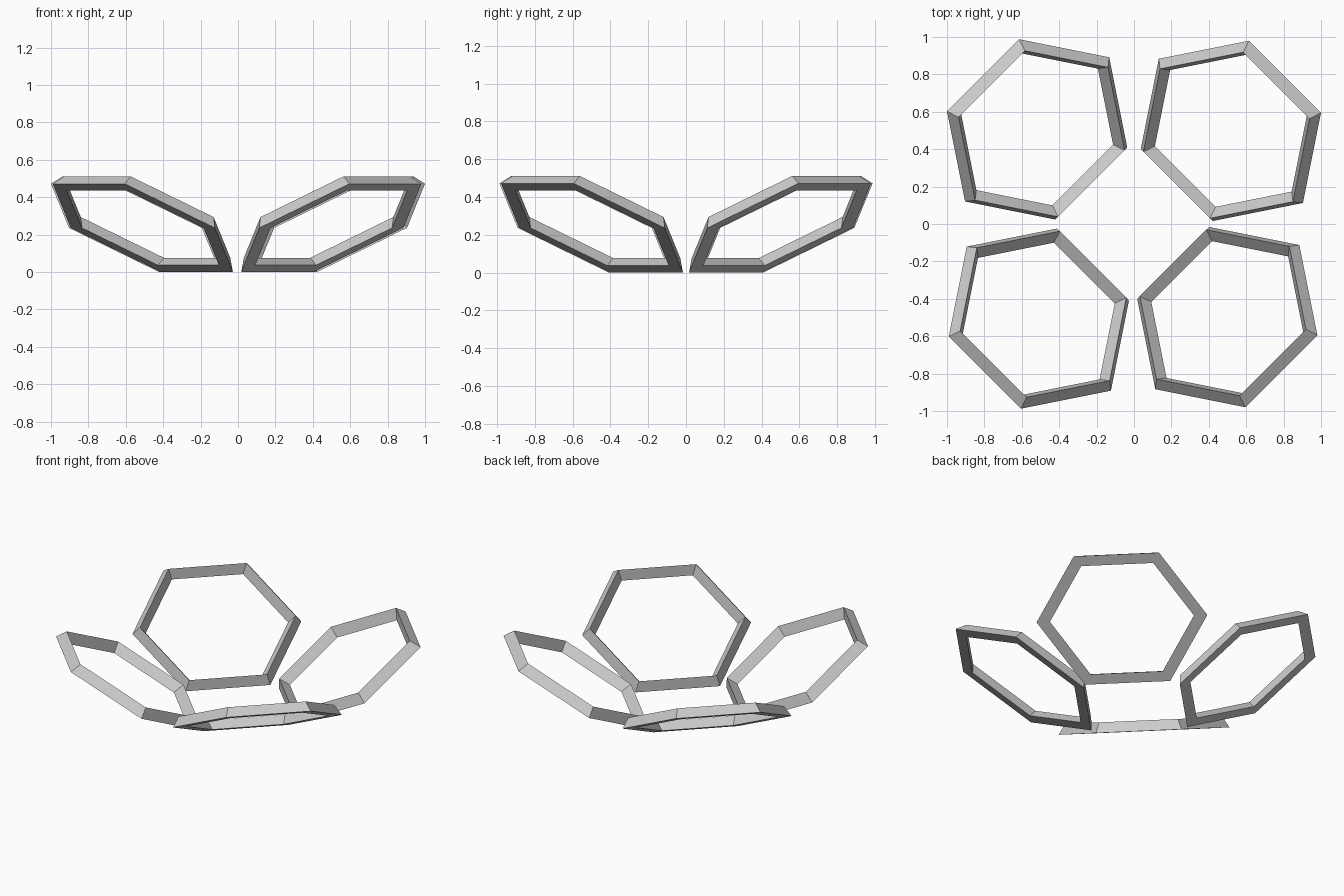
import bpy, bmesh, math
from mathutils import Matrix

if "Cube" in bpy.data.objects:
    bpy.data.objects.remove(bpy.data.objects["Cube"])

R = 0.545                    # hexagon corner radius
W, H = 0.074, 0.067          # triangular bar: base width, height
TILT = math.radians(30)
C30 = math.cos(math.radians(30))
LIFT = R * C30 * math.sin(TILT)


def hex_ring(name, x, y):
    """Hexagonal frame of triangular bar, flat base down, tilted up away from the centre."""
    bm = bmesh.new()
    profile = [(R, 0), (R - W / 2 / C30, H), (R - W / C30, 0)]
    rings = []
    for k in range(6):
        a = math.radians(30 + 60 * k)
        rings.append([bm.verts.new((r * math.cos(a), r * math.sin(a), z)) for r, z in profile])
    for k in range(6):
        p, q = rings[k], rings[(k + 1) % 6]
        for j in range(3):
            n = (j + 1) % 3
            bm.faces.new((p[j], q[j], q[n], p[n]))
    heading = math.radians(45 + 90 * round((math.degrees(math.atan2(y, x)) - 45) / 90))
    bm.transform(Matrix.Translation((x, y, LIFT))
                 @ Matrix.Rotation(heading, 4, 'Z')
                 @ Matrix.Rotation(-TILT, 4, 'Y'))
    bmesh.ops.recalc_face_normals(bm, faces=bm.faces)
    mesh = bpy.data.meshes.new(name)
    bm.to_mesh(mesh)
    bm.free()
    bpy.context.collection.objects.link(bpy.data.objects.new(name, mesh))


# Four petals, one per quadrant, placed slightly unevenly
hex_ring("back_right_ring", 0.518, 0.498)
hex_ring("back_left_ring", -0.518, 0.506)
hex_ring("front_left_ring", -0.509, -0.506)
hex_ring("front_right_ring", 0.499, -0.498)
